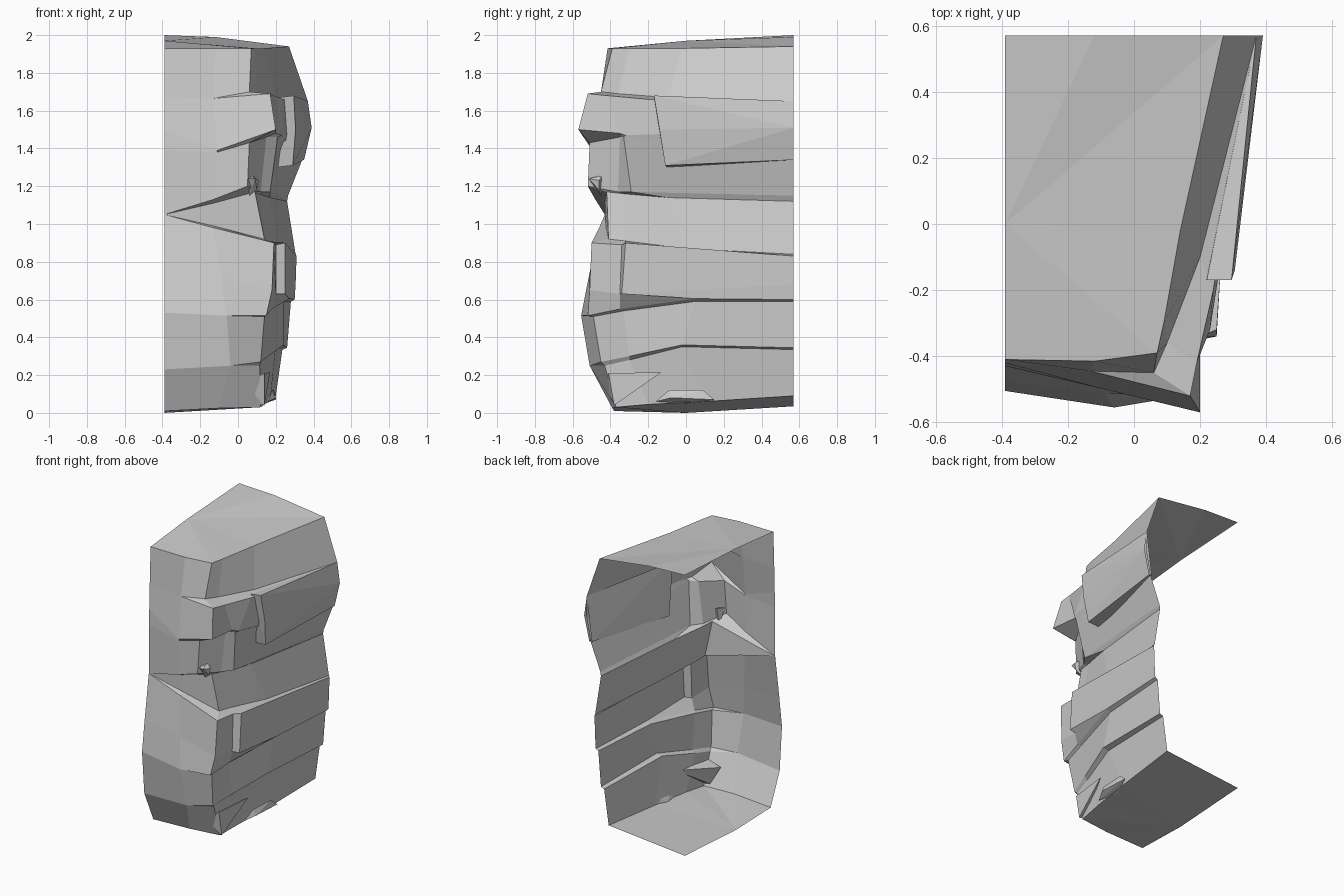
import bpy, bmesh

LEFT, BACK = -0.39, 0.57


def make(name, verts, faces):
    me = bpy.data.meshes.new(name)
    me.from_pydata(verts, [], faces)
    ob = bpy.data.objects.new(name, me)
    bpy.context.collection.objects.link(ob)
    return ob


def loft(name, columns):
    """Skin neighbouring vertical profiles, listed left to right, top to bottom."""
    n = len(columns[0])
    verts = [p for col in columns for p in col]
    faces = []
    for c in range(len(columns) - 1):
        for r in range(n - 1):
            a, b = c * n + r, (c + 1) * n + r
            loop = [a, a + 1, b + 1, b]
            keep = []
            for i in loop:
                if all(verts[i] != verts[j] for j in keep):
                    keep.append(i)
            if len(keep) > 2:
                faces.append(keep)
    ob = make(name, verts, faces)
    bm = bmesh.new()
    bm.from_mesh(ob.data)
    bmesh.ops.remove_doubles(bm, verts=bm.verts, dist=0.0005)
    bm.to_mesh(ob.data)
    bm.free()


def fan(name, centre, rim, flip=False):
    faces = [(0, i, i + 1) for i in range(1, len(rim))]
    make(name, [centre] + rim, [f[::-1] for f in faces] if flip else faces)


def chunk(name, points):
    """Convex rock chunk, left open where it meets the back plane."""
    bm = bmesh.new()
    for p in points:
        bm.verts.new(p)
    bmesh.ops.convex_hull(bm, input=bm.verts)
    bmesh.ops.recalc_face_normals(bm, faces=bm.faces)
    cut = [f for f in bm.faces if all(v.co.y > BACK - 0.01 for v in f.verts)]
    bmesh.ops.delete(bm, geom=cut, context='FACES')
    ob = make(name, [], [])
    bm.to_mesh(ob.data)
    bm.free()


# profile of the open left edge (y, z)
left = [(LEFT, y, z) for y, z in [
    (-.41, 1.93), (-.42, 1.67), (-.42, 1.67), (-.425, 1.5), (-.43, 1.39),
    (-.43, 1.05), (-.43, 1.05), (-.43, 1.05), (-.43, 1.05), (-.475, .75),
    (-.505, .53), (-.505, .53), (-.48, .23), (-.48, .23), (-.38, .01)]]
# middle of the front face
front = [
    (-.12, -.415, 1.93), (-.13, -.445, 1.665), (-.13, -.445, 1.665),
    (-.11, -.495, 1.39), (-.11, -.495, 1.38), (-.13, -.48, 1.13),
    (-.13, -.43, 1.11), (-.13, -.425, .99), (-.13, -.46, .98),
    (-.09, -.515, .72), (-.06, -.555, .515), (-.06, -.555, .515),
    (-.04, -.51, .25), (-.04, -.51, .25), (-.1, -.39, .025)]
# stepped vertical corner
corner = [
    (.07, -.39, 1.93), (.06, -.45, 1.70), (.17, -.52, 1.69),
    (.20, -.57, 1.50), (.06, -.51, 1.43), (.05, -.52, 1.20),
    (.09, -.42, 1.17), (.14, -.41, .92), (.19, -.50, .90),
    (.18, -.51, .65), (.15, -.52, .515), (.14, -.49, .51),
    (.12, -.45, .27), (.115, -.43, .25), (.12, -.37, .03)]
# inner and outer edges of the step on the right side
step_in = [
    (.09, -.30, 1.93), (.10, -.36, 1.69), (.19, -.42, 1.68),
    (.20, -.35, 1.48), (.15, -.35, 1.46), (.12, -.36, 1.17),
    (.11, -.33, 1.16), (.15, -.32, .91), (.20, -.34, .89),
    (.20, -.35, .63), (.18, -.35, .55), (.165, -.33, .54),
    (.16, -.30, .30), (.14, -.30, .28), (.14, -.20, .045)]
step_out = [
    (.14, -.02, 1.93), (.20, -.10, 1.67), (.24, -.20, 1.66),
    (.23, -.32, 1.47), (.21, -.33, 1.46), (.17, -.29, 1.17),
    (.17, -.10, 1.14), (.22, .00, .87), (.25, -.32, .90),
    (.25, -.34, .63), (.27, .05, .605), (.24, .05, .59),
    (.24, -.02, .36), (.20, -.02, .35), (.17, .10, .06)]
# profile of the open back edge (x, z)
back = [(x, BACK, z) for x, z in [
    (.27, 1.94), (.37, 1.65), (.37, 1.65), (.37, 1.50), (.34, 1.34),
    (.265, 1.15), (.26, 1.12), (.305, .84), (.31, .83), (.305, .68),
    (.30, .60), (.28, .59), (.26, .345), (.235, .335), (.20, .09)]]

walls = [left, front, corner, step_in, step_out, back]
loft("cliff_wall", walls)

# top and bottom skins
fan("cliff_top", (LEFT, 0, 1.97),
    [c[0] for c in walls] + [(-.12, BACK, 1.99), (LEFT, BACK, 2.0)])
fan("cliff_base", (LEFT, 0, 0),
    [c[-1] for c in walls] + [(LEFT, BACK, .035)], flip=True)

# overhanging slab on the upper right
chunk("upper_slab", [
    (.22, -.17, 1.67), (.295, -.17, 1.68), (.37, BACK, 1.65),
    (.39, BACK, 1.51), (.305, -.14, 1.50), (.29, -.11, 1.31),
    (.20, -.10, 1.30), (.35, BACK, 1.34), (.33, BACK, 1.34)])

# small outcrops on the corner and foot
chunk("chin_rock", [
    (.05, -.51, 1.24), (.09, -.515, 1.24), (.10, -.46, 1.18),
    (.06, -.45, 1.15), (.11, -.46, 1.23), (.07, -.44, 1.26)])
chunk("toe_wedge", [
    (.03, -.43, .16), (.14, -.41, .21), (.17, -.13, .215),
    (.13, -.40, .14), (.14, -.38, .04), (.08, -.38, .05)])
chunk("foot_rock", [
    (.16, -.16, .06), (.18, -.09, .12), (.19, .09, .12),
    (.20, .15, .07), (.20, -.08, .08), (.14, .0, .05)])
